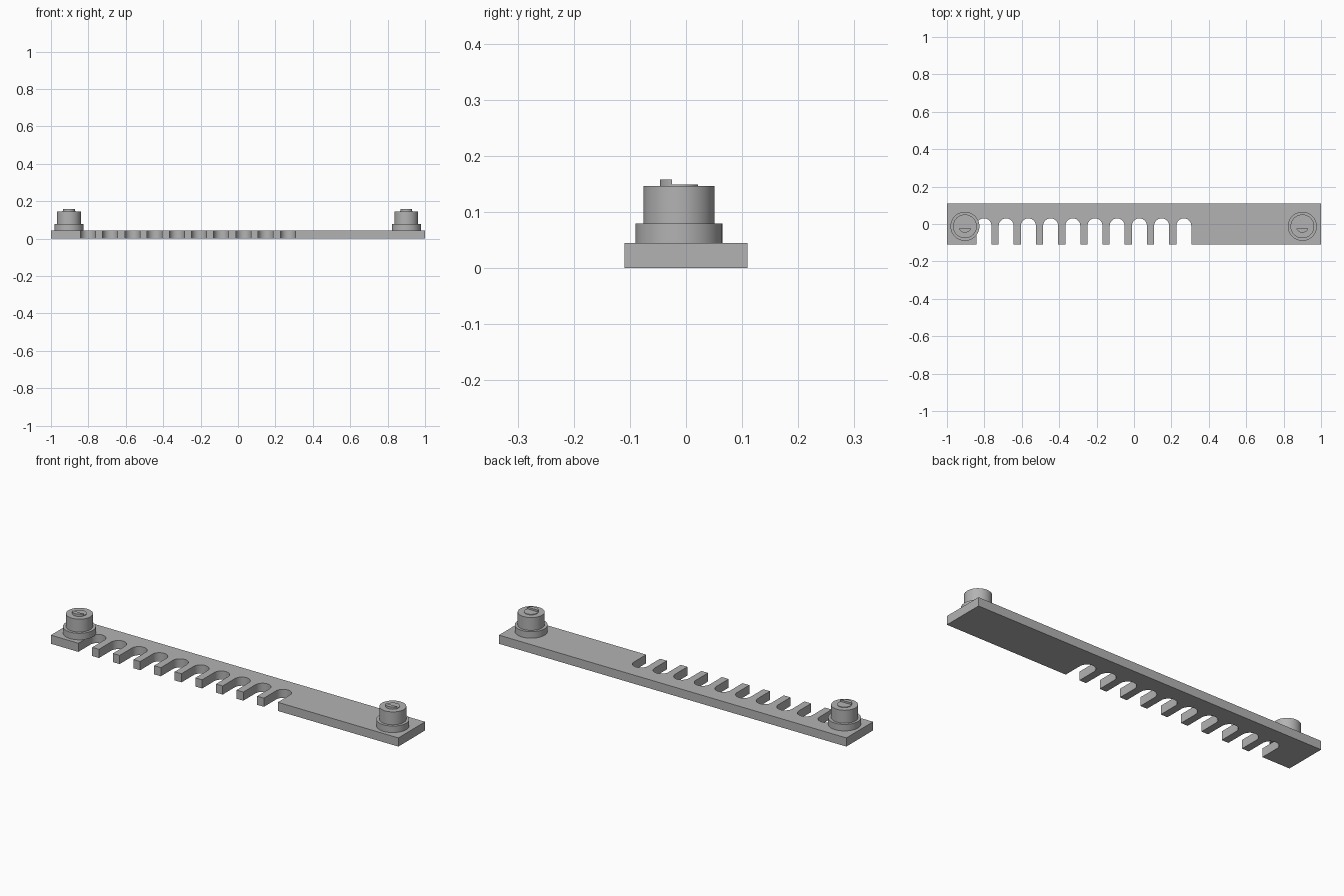
import bpy
import bmesh
import math

cube = bpy.data.objects.get("Cube")
if cube:
    bpy.data.objects.remove(cube)

grey = bpy.data.materials.new("plain grey")
grey.use_nodes = True
COLOUR = (0.45, 0.45, 0.45, 1)
grey.diffuse_color = COLOUR
grey.node_tree.nodes["Principled BSDF"].inputs["Base Color"].default_value = COLOUR


def extrude_outline(name, outline, z0, z1):
    """Solid prism from a flat counter-clockwise outline."""
    bm = bmesh.new()
    base = bm.faces.new([bm.verts.new((x, y, z0)) for x, y in outline])
    top = bmesh.ops.extrude_face_region(bm, geom=[base])["geom"]
    bmesh.ops.translate(bm, vec=(0, 0, z1 - z0),
                        verts=[g for g in top if isinstance(g, bmesh.types.BMVert)])
    bmesh.ops.recalc_face_normals(bm, faces=bm.faces)
    mesh = bpy.data.meshes.new(name)
    bm.to_mesh(mesh)
    bm.free()
    mesh.materials.append(grey)
    obj = bpy.data.objects.new(name, mesh)
    bpy.context.collection.objects.link(obj)
    bpy.ops.object.select_all(action="DESELECT")
    obj.select_set(True)
    bpy.context.view_layer.objects.active = obj
    bpy.ops.object.shade_smooth_by_angle(angle=math.radians(30))
    return obj


def arc(cx, cy, r, start, end, steps):
    angles = [start + (end - start) * i / steps for i in range(steps + 1)]
    return [(cx + r * math.cos(a), cy + r * math.sin(a)) for a in angles]


# Base plate with a row of round-ended slots open to the front
HALF_DEPTH, THICK = 0.11, 0.045
SLOTS, FIRST, PITCH, SLOT_R, SLOT_TOP = 10, -0.802, 0.1187, 0.04, 0.03
outline = [(-1, -HALF_DEPTH)]
for i in range(SLOTS):
    cx = FIRST + i * PITCH
    outline.append((cx - SLOT_R, -HALF_DEPTH))
    outline += arc(cx, SLOT_TOP - SLOT_R, SLOT_R, math.pi, 0, 20)
    outline.append((cx + SLOT_R, -HALF_DEPTH))
outline += [(1, -HALF_DEPTH), (1, HALF_DEPTH), (-1, HALF_DEPTH)]
extrude_outline("slotted_plate", outline, 0, THICK)

# Stepped round posts at both ends, each with a raised pin and half-moon key
POST_Y, PIN_R = -0.0125, 0.034
for side, x in (("right", -0.904), ("left", 0.9)):
    for part, r, z0, z1 in (("collar", 0.0775, THICK, 0.079),
                            ("post", 0.0635, 0.079, 0.146),
                            ("pin", PIN_R, 0.146, 0.149)):
        circle = arc(x, POST_Y, r, 0, 2 * math.pi, 48)[:-1]
        extrude_outline(f"{side}_{part}", circle, z0, z1)
    dip = math.asin(0.0125 / PIN_R)
    key = arc(x, POST_Y, PIN_R, math.pi + dip, 2 * math.pi - dip, 20)
    extrude_outline(f"{side}_key", key, 0.149, 0.158)
